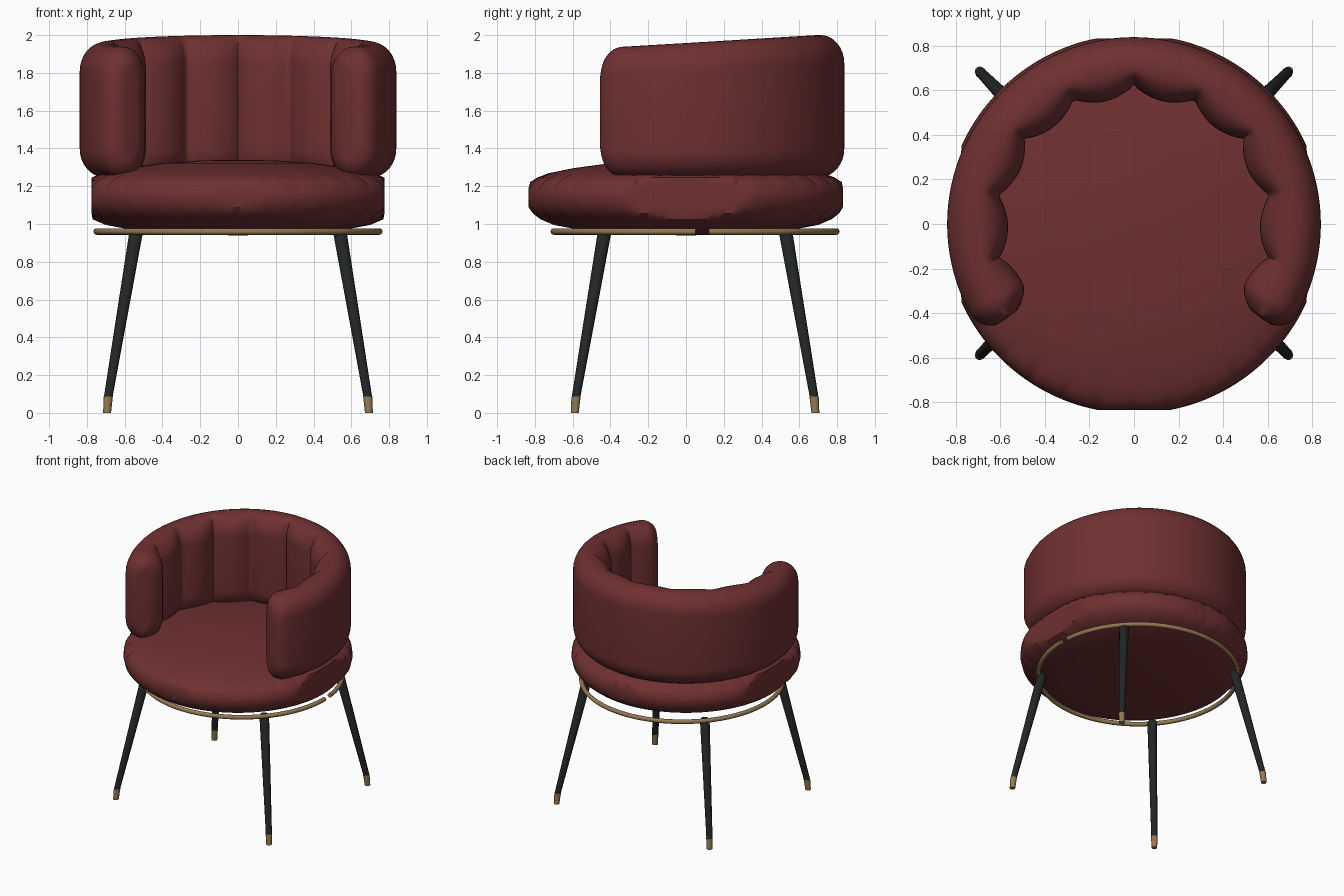
import bpy, bmesh, math
from math import sin, cos, pi, radians
from mathutils import Vector

cube = bpy.data.objects.get("Cube")
if cube:
    bpy.data.objects.remove(cube)


def material(name, rgb, rough):
    m = bpy.data.materials.new(name)
    m.use_nodes = True
    m.diffuse_color = (*rgb, 1)
    bsdf = m.node_tree.nodes["Principled BSDF"]
    bsdf.inputs["Base Color"].default_value = (*rgb, 1)
    bsdf.inputs["Roughness"].default_value = rough
    return m


RED = material("wine red fabric", (0.16, 0.03, 0.031), 0.8)
BLACK = material("black metal", (0.017, 0.018, 0.018), 0.5)
BRASS = material("brass", (0.30, 0.19, 0.085), 0.4)


def loft(name, rings, mat, angle=40):
    """Skin closed rings of equal point count and cap both ends."""
    bm = bmesh.new()
    loops = [[bm.verts.new(p) for p in ring] for ring in rings]
    n = len(loops[0])
    for a, b in zip(loops, loops[1:]):
        for i in range(n):
            j = (i + 1) % n
            bm.faces.new((a[i], a[j], b[j], b[i]))
    bm.faces.new(loops[0][::-1])
    bm.faces.new(loops[-1])
    bmesh.ops.recalc_face_normals(bm, faces=bm.faces)
    mesh = bpy.data.meshes.new(name)
    bm.to_mesh(mesh)
    bm.free()
    mesh.materials.append(mat)
    ob = bpy.data.objects.new(name, mesh)
    bpy.context.collection.objects.link(ob)
    bpy.ops.object.select_all(action="DESELECT")
    ob.select_set(True)
    bpy.context.view_layer.objects.active = ob
    bpy.ops.object.shade_smooth_by_angle(angle=radians(angle))
    return ob


# Seat cushion: domed round pad, slightly flattened sides, pleats along both seams
seat_profile = [(0.03, 0.94), (0.3, 0.945), (0.55, 0.967), (0.7, 0.995), (0.77, 1.025),
                (0.81, 1.055), (0.838, 1.09), (0.85, 1.14), (0.845, 1.185), (0.825, 1.222),
                (0.79, 1.245), (0.73, 1.268), (0.6, 1.295), (0.4, 1.322), (0.2, 1.336), (0.03, 1.34)]
SEAMS = (1.055, 1.222)
PLEATS, STEP = 32, 6


def seat_ring(r, z):
    ring = []
    for i in range(PLEATS * STEP):
        a = 2 * pi * i / (PLEATS * STEP) - pi / 2
        near = min(abs(z - s) for s in SEAMS)
        rr = r - (0.016 if i % STEP == 0 and near < 0.03 else 0)
        x = max(-0.775, min(0.775, rr * cos(a)))
        y = max(-0.835, min(0.832, rr * sin(a)))
        ring.append((x, y, z))
    return ring


loft("seat_cushion", [seat_ring(r, z) for r, z in seat_profile], RED)

# Curved backrest: rounded section swept round the back, with channels on the inside
OUTER, INNER = 0.838, 0.565
MID, HALF = (OUTER + INNER) / 2, (OUTER - INNER) / 2
END, CAP = radians(126.5), 0.1
CHANNEL = radians(26)


def back_section(theta, inset):
    y_mid = MID * cos(theta)
    top, bottom = 1.958 + 0.06 * y_mid, 1.25
    zc, hz = (top + bottom) / 2, (top - bottom) / 2 - inset
    hr = HALF - inset
    cr, cz = min(0.125, hr), min(0.15, hz)
    valley = 0.06 * (1 - abs(sin(pi * theta / CHANNEL)) ** 0.7)
    ring = []
    for sx, sz, start in ((1, 1, 0), (-1, 1, 90), (-1, -1, 180), (1, -1, 270)):
        for k in range(9):
            a = radians(start + k * 90 / 8)
            dr = sx * (hr - cr) + cr * cos(a)
            dz = sz * (hz - cz) + cz * sin(a)
            if dr < 0:
                dr += valley * min(1, -dr / HALF * 1.2) * (hr / HALF)
            r = MID + dr
            ring.append((r * sin(theta), r * cos(theta), zc + dz))
    return ring


flat_end = END - CAP / MID
sections = []
for k in range(8):
    a = pi / 2 * k / 8
    sections.append((flat_end + CAP / MID * cos(a), CAP * (1 - sin(a))))
steps = 150
body = [(flat_end * (1 - 2 * k / steps), 0) for k in range(steps + 1)]
path = sections + body + [(-t, d) for t, d in reversed(sections)]
loft("backrest", [back_section(t, d) for t, d in path], RED, 60)

# Brass ring under the seat, open at a small gap on one side
RING_Y, RING_R, TUBE, RING_Z = 0.048, 0.748, 0.017, 0.96
gap_mid, gap_half = 0.05, 0.048
rings = []
for k in range(121):
    a = gap_mid + gap_half + (2 * pi - 2 * gap_half) * k / 120
    ring = []
    for j in range(12):
        b = 2 * pi * j / 12
        r = RING_R + TUBE * cos(b)
        ring.append((r * cos(a), RING_Y + r * sin(a), RING_Z + TUBE * sin(b)))
    rings.append(ring)
loft("support_ring", rings, BRASS)


# Splayed tapering legs with brass feet
def disc(center, r):
    return [(center[0] + r * cos(2 * pi * k / 24), center[1] + r * sin(2 * pi * k / 24), center[2])
            for k in range(24)]


for side, sx in (("left", 1), ("right", -1)):
    for end, sy in (("front", -1), ("back", 1)):
        top = Vector((0.538 * sx, RING_Y + 0.478 * sy, 0.965))
        ankle = Vector((0.687 * sx, RING_Y + 0.63 * sy, 0.085))
        sole = Vector((0.693 * sx, RING_Y + 0.637 * sy, 0))
        loft(f"{end}_{side}_leg",
             [disc(ankle, 0.023), disc(top.lerp(ankle, 0.02), 0.036), disc(top, 0.028)], BLACK)
        loft(f"{end}_{side}_foot",
             [disc(sole, 0.021), disc(ankle + Vector((0, 0, 0.003)), 0.0245)], BRASS)
